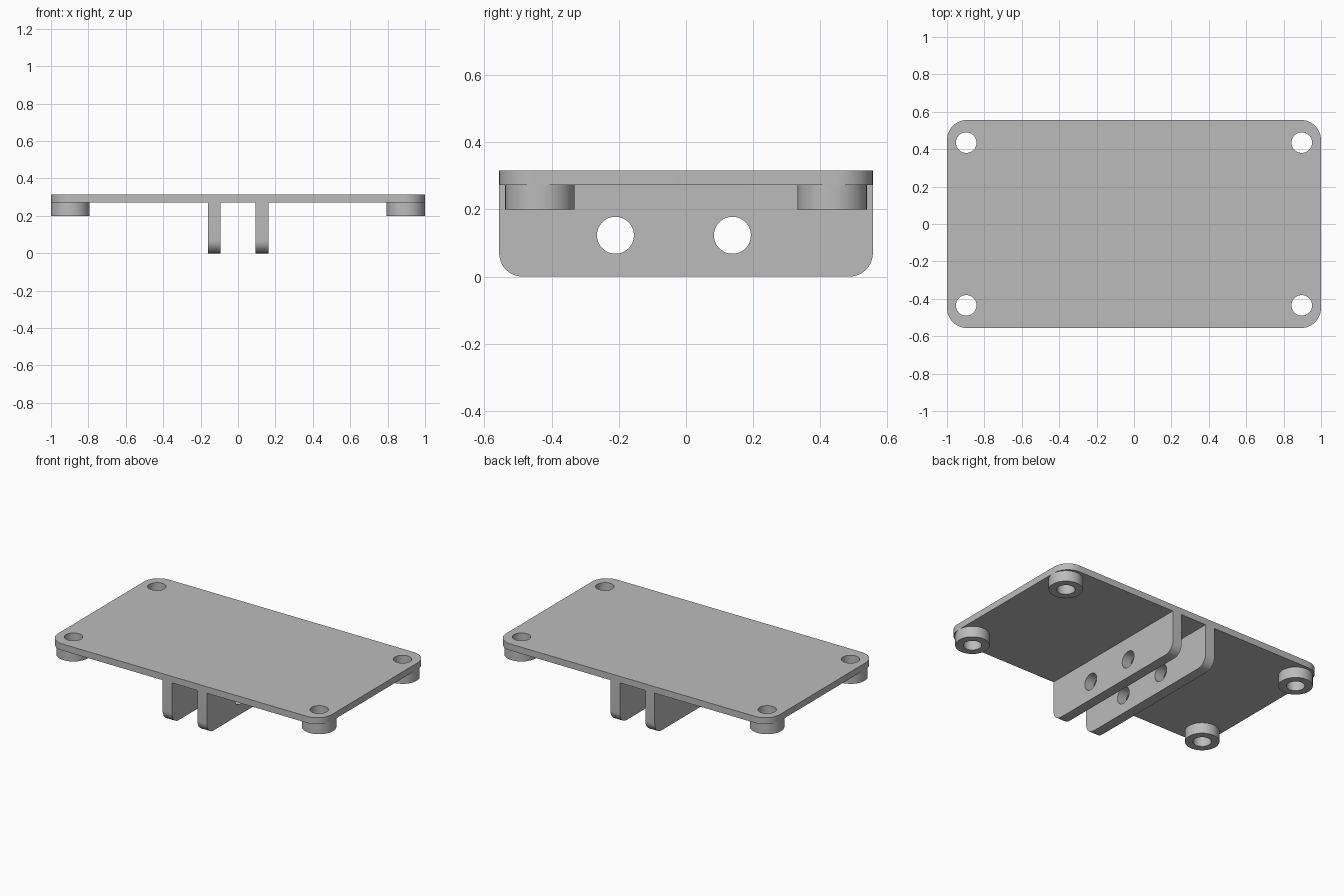
import bpy
import math
from mathutils import Matrix

cube = bpy.data.objects.get("Cube")
if cube:
    bpy.data.objects.remove(cube, do_unlink=True)

GREY = (0.5, 0.5, 0.5, 1.0)
grey = bpy.data.materials.new("plain grey")
grey.use_nodes = True
grey.diffuse_color = GREY
grey.node_tree.nodes["Principled BSDF"].inputs["Base Color"].default_value = GREY


def arc(cx, cy, r, start, end, steps):
    """Points along an arc, angles in degrees."""
    angles = [math.radians(start + (end - start) * i / steps) for i in range(steps + 1)]
    return [(cx + r * math.cos(a), cy + r * math.sin(a)) for a in angles]


def circle(cx, cy, r, steps=48):
    return arc(cx, cy, r, 0, 360, steps)[:-1]


def extruded(name, loops, thickness, matrix):
    """Solid from an outline followed by its hole loops, centred on its thickness."""
    curve = bpy.data.curves.new(name, "CURVE")
    curve.dimensions = "2D"
    curve.fill_mode = "BOTH"
    curve.extrude = thickness / 2
    for loop in loops:
        spline = curve.splines.new("POLY")
        spline.points.add(len(loop) - 1)
        for point, (x, y) in zip(spline.points, loop):
            point.co = (x, y, 0, 1)
        spline.use_cyclic_u = True
    obj = bpy.data.objects.new(name, curve)
    obj.matrix_world = matrix
    bpy.context.collection.objects.link(obj)
    bpy.ops.object.select_all(action="DESELECT")
    obj.select_set(True)
    bpy.context.view_layer.objects.active = obj
    bpy.ops.object.convert(target="MESH")
    obj = bpy.context.object
    # Weld caps to walls so the solid is closed
    bpy.ops.object.mode_set(mode="EDIT")
    bpy.ops.mesh.select_all(action="SELECT")
    bpy.ops.mesh.remove_doubles(threshold=0.0001)
    bpy.ops.mesh.normals_make_consistent(inside=False)
    bpy.ops.object.mode_set(mode="OBJECT")
    bpy.ops.object.shade_smooth_by_angle(angle=math.radians(30))
    obj.data.materials.clear()
    obj.data.materials.append(grey)
    return obj


HALF_X, HALF_Y = 1.0, 0.556
PLATE_LOW, PLATE_TOP, BOSS_LOW = 0.272, 0.315, 0.2
HOLE_R = 0.055
corners = [("front_right", -1, -1), ("front_left", 1, -1),
           ("back_left", 1, 1), ("back_right", -1, 1)]
BOSS_X, BOSS_Y = 0.897, 0.435

# Top plate with rounded corners and four screw holes
r = 0.107
outline = []
for sx, sy, start in [(1, 1, 0), (-1, 1, 90), (-1, -1, 180), (1, -1, 270)]:
    outline += arc(sx * (HALF_X - r), sy * (HALF_Y - r), r, start, start + 90, 12)
holes = [circle(sx * BOSS_X, sy * BOSS_Y, HOLE_R) for _, sx, sy in corners]
extruded("top_plate", [outline] + holes, PLATE_TOP - PLATE_LOW,
         Matrix.Translation((0, 0, (PLATE_TOP + PLATE_LOW) / 2)))

# Ring-shaped feet below the screw holes
for name, sx, sy in corners:
    extruded(name + "_foot", [circle(0, 0, 0.103), circle(0, 0, HOLE_R)],
             PLATE_LOW - BOSS_LOW,
             Matrix.Translation((sx * BOSS_X, sy * BOSS_Y, (PLATE_LOW + BOSS_LOW) / 2)))

# Two hanging ribs, drawn in the y-z plane, with rounded lower corners and two holes
r = 0.07
rib = [(HALF_Y, PLATE_LOW), (-HALF_Y, PLATE_LOW)]
rib += arc(-HALF_Y + r, r, r, 180, 270, 12) + arc(HALF_Y - r, r, r, 270, 360, 12)
rib_holes = [circle(y, 0.123, HOLE_R) for y in (-0.21, 0.138)]
upright = Matrix(((0, 0, 1, 0), (1, 0, 0, 0), (0, 1, 0, 0), (0, 0, 0, 1)))
for name, x in (("right_rib", -0.127), ("left_rib", 0.128)):
    extruded(name, [rib] + rib_holes, 0.068, Matrix.Translation((x, 0, 0)) @ upright)
